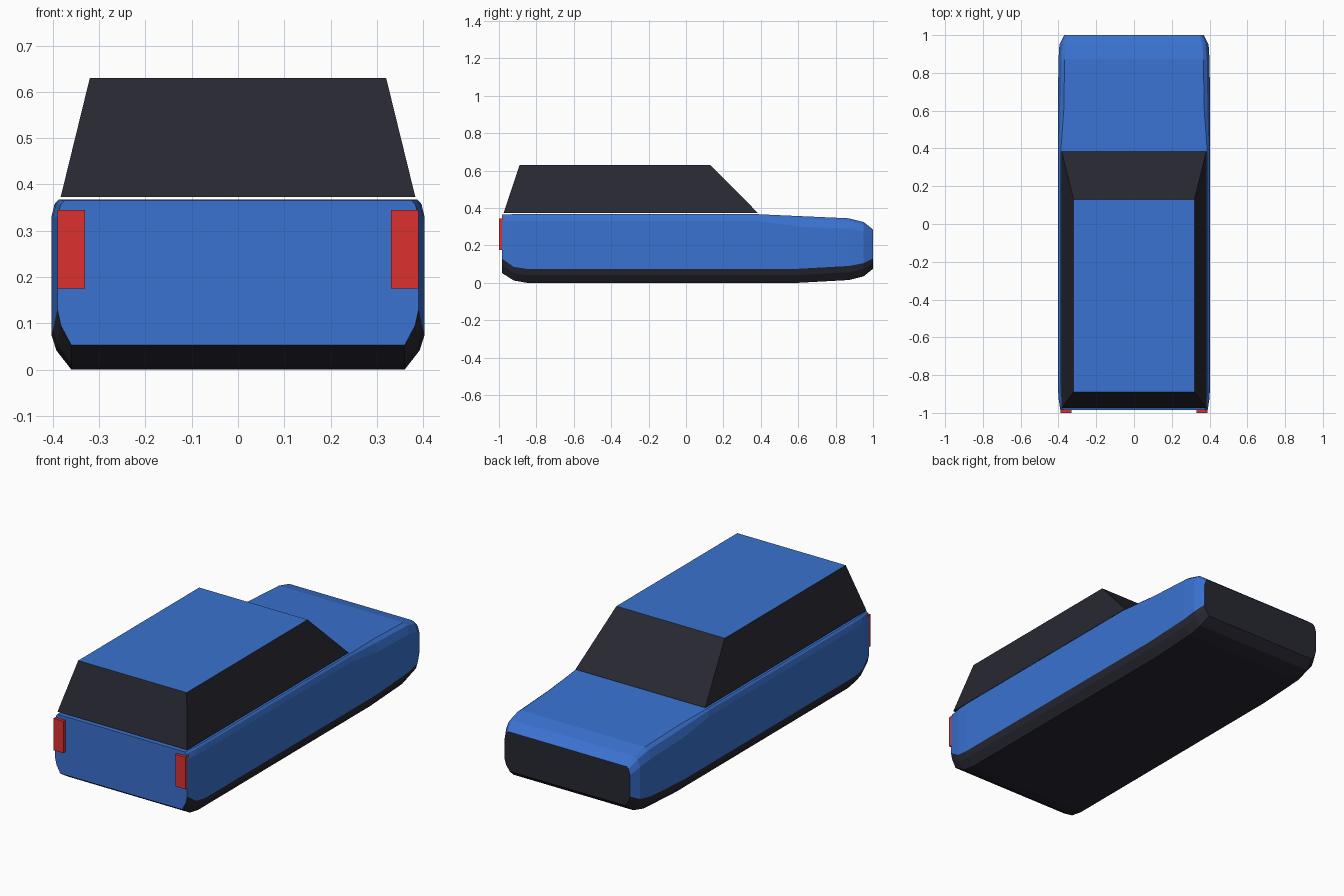
import bpy
import bmesh

default_cube = bpy.data.objects.get("Cube")
if default_cube:
    bpy.data.objects.remove(default_cube, do_unlink=True)


def make_material(name, colour):
    material = bpy.data.materials.new(name)
    material.use_nodes = True
    material.diffuse_color = (*colour, 1)
    shader = material.node_tree.nodes["Principled BSDF"]
    shader.inputs["Base Color"].default_value = (*colour, 1)
    return material


blue = make_material("blue paint", (0.042, 0.168, 0.63))
dark = make_material("dark glass and trim", (0.021, 0.021, 0.032))
red = make_material("red light", (0.72, 0.03, 0.03))


def finish(name, mesh_data, materials):
    bmesh.ops.recalc_face_normals(mesh_data, faces=mesh_data.faces)
    mesh = bpy.data.meshes.new(name)
    mesh_data.to_mesh(mesh)
    mesh_data.free()
    for material in materials:
        mesh.materials.append(material)
    thing = bpy.data.objects.new(name, mesh)
    bpy.context.collection.objects.link(thing)
    return thing


def loft(name, rings, materials, side_slots, start_slot, end_slot):
    """Join closed rings of points; side_slots gives a material per strip."""
    bm = bmesh.new()
    loops = [[bm.verts.new(point) for point in ring] for ring in rings]
    count = len(loops[0])
    for near, far in zip(loops, loops[1:]):
        for i in range(count):
            j = (i + 1) % count
            face = bm.faces.new((near[i], near[j], far[j], far[i]))
            face.material_index = side_slots[i]
    bm.faces.new(loops[0]).material_index = start_slot
    bm.faces.new(loops[-1]).material_index = end_slot
    return finish(name, bm, materials)


def blend(a, b, t):
    return a + (b - a) * t


def body_ring(y, width, floor_x, floor_z, low_z, high_z, top_x, top_z):
    """Cross-section with rounded sills and shoulders, mirrored across x."""
    half = [
        (floor_x, floor_z),
        (blend(floor_x, width, 0.75), blend(floor_z, low_z, 0.55)),
        (width, low_z),
        (width, high_z),
        (blend(width, top_x, 0.45), blend(high_z, top_z, 0.75)),
        (top_x, top_z),
    ]
    right = [(x, y, z) for x, z in half]
    left = [(-x, y, z) for x, z in reversed(half)]
    return right + left


# Main body, from tail to nose
stations = [
    # y, width, floor x, floor z, sill z, shoulder z, top x, top z
    (-0.985, 0.39, 0.36, 0.053, 0.13, 0.33, 0.375, 0.365),
    (-0.92, 0.4, 0.36, 0.012, 0.085, 0.33, 0.385, 0.367),
    (-0.85, 0.403, 0.36, 0, 0.075, 0.33, 0.388, 0.367),
    (0.38, 0.403, 0.36, 0, 0.075, 0.33, 0.388, 0.367),
    (0.6, 0.403, 0.36, 0, 0.075, 0.3, 0.372, 0.357),
    (0.87, 0.4, 0.36, 0.015, 0.09, 0.29, 0.367, 0.345),
    (0.95, 0.395, 0.355, 0.035, 0.105, 0.275, 0.362, 0.325),
    (1, 0.37, 0.34, 0.075, 0.13, 0.245, 0.35, 0.285),
]
sill, paint = [1, 1], [0] * 7
loft("body", [body_ring(*s) for s in stations], [blue, dark],
     sill + paint + sill + [1], start_slot=0, end_slot=1)


def rectangle(x, back, front, z):
    return [(-x, back, z), (x, back, z), (x, front, z), (-x, front, z)]


# Cabin: sloping dark windows under a painted roof
loft("cabin", [rectangle(0.383, -0.975, 0.385, 0.373),
               rectangle(0.32, -0.89, 0.13, 0.63)],
     [blue, dark], [1] * 4, start_slot=1, end_slot=0)

# Tail lights
for name, side in (("left_tail_light", 1), ("right_tail_light", -1)):
    bm = bmesh.new()
    bmesh.ops.create_cube(bm, size=1)
    bmesh.ops.scale(bm, vec=(0.06, 0.03, 0.17), verts=bm.verts)
    bmesh.ops.translate(bm, vec=(side * 0.36, -0.985, 0.26), verts=bm.verts)
    finish(name, bm, [red])
